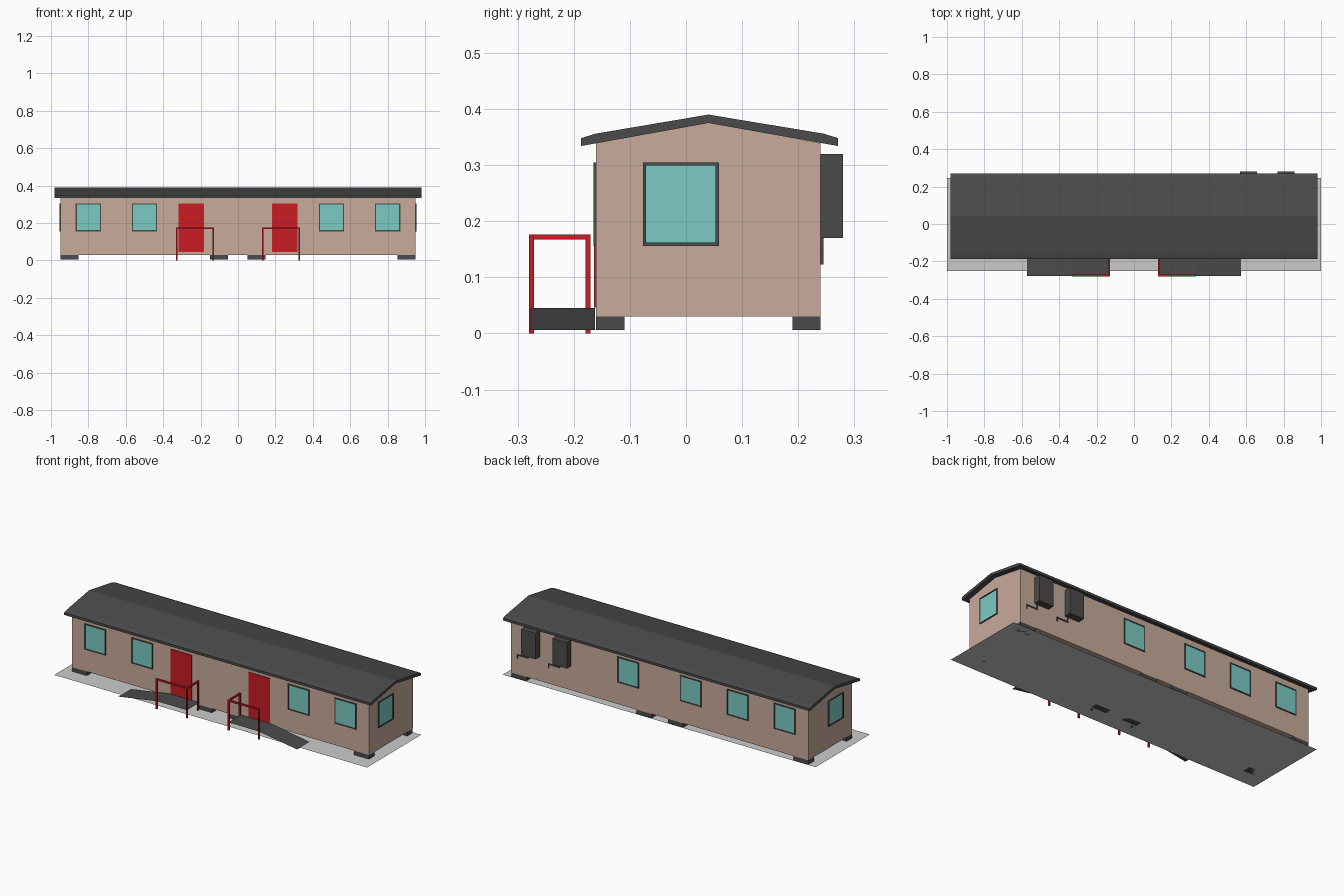
import bpy
from math import pi
from mathutils import Matrix

if "Cube" in bpy.data.objects:
    bpy.data.objects.remove(bpy.data.objects["Cube"])


def material(name, rgb):
    m = bpy.data.materials.new(name)
    m.diffuse_color = (*rgb, 1)
    m.use_nodes = True
    m.node_tree.nodes["Principled BSDF"].inputs["Base Color"].default_value = m.diffuse_color
    return m


WALL = material("wall_tan", (0.58, 0.41, 0.33))
GLASS = material("glass_teal", (0.20, 0.60, 0.55))
RED = material("red_paint", (0.58, 0.012, 0.017))
DARK = material("dark_grey", (0.07, 0.07, 0.07))


def mesh(name, verts, faces, mat=None):
    me = bpy.data.meshes.new(name)
    me.from_pydata(verts, [], faces)
    ob = bpy.data.objects.new(name, me)
    bpy.context.collection.objects.link(ob)
    if mat:
        me.materials.append(mat)
    return ob


def box(name, x, y, z, mat=None):
    """Box from (min, max) ranges on each axis."""
    v = [(a, b, c) for a in x for b in y for c in z]
    f = [(0, 1, 3, 2), (4, 6, 7, 5), (0, 4, 5, 1), (2, 3, 7, 6), (0, 2, 6, 4), (1, 5, 7, 3)]
    return mesh(name, v, f, mat)


def prism(name, profile, half, mat):
    """Extrude a (y, z) profile along x from -half to half."""
    n = len(profile)
    v = [(s * half, y, z) for s in (-1, 1) for y, z in profile]
    f = [tuple(range(n))[::-1], tuple(range(n, 2 * n))]
    f += [(i, (i + 1) % n, n + (i + 1) % n, n + i) for i in range(n)]
    return mesh(name, v, f, mat)


def window(name, x, y, angle):
    """Four frame bars and a pane, facing -y, then turned onto its wall."""
    w, z0, z1, t, d = 0.068, 0.156, 0.305, 0.006, 0.005
    parts = [
        box(name + "_frame_left", (-w, -w + t), (-d, 0), (z0, z1), DARK),
        box(name + "_frame_right", (w - t, w), (-d, 0), (z0, z1), DARK),
        box(name + "_frame_bottom", (-w + t, w - t), (-d, 0), (z0, z0 + t), DARK),
        box(name + "_frame_top", (-w + t, w - t), (-d, 0), (z1 - t, z1), DARK),
        box(name + "_pane", (-w + t, w - t), (-0.002, 0), (z0 + t, z1 - t), GLASS)]
    for p in parts:
        p.data.transform(Matrix.Translation((x, y, 0)) @ Matrix.Rotation(angle, 4, 'Z'))


# ground sheet
mesh("base_sheet", [(-1, -0.25, 0.006), (1, -0.25, 0.006), (1, 0.245, 0.006), (-1, 0.245, 0.006)],
     [(0, 1, 2, 3)])

# cabin body and roof
prism("cabin_body", [(-0.16, 0.03), (0.24, 0.03), (0.24, 0.339), (0.04, 0.376), (-0.16, 0.339)],
      0.95, WALL)
prism("roof", [(-0.187, 0.334), (0.04, 0.375), (0.271, 0.334), (0.271, 0.348), (0.245, 0.356),
               (0.04, 0.39), (-0.161, 0.356), (-0.187, 0.348)], 0.98, DARK)

# support blocks
for x in (-0.95, -0.15, 0.052, 0.853):
    for side, y in (("front", -0.16), ("back", 0.19)):
        box("support_block_" + side, (x, x + 0.096), (y, y + 0.05), (0.006, 0.03), DARK)

# windows on all four walls
for x in (-0.8, -0.5, 0.5, 0.8):
    window("front_window", x, -0.16, 0)
for x in (-0.8, -0.5, -0.2, 0.2):
    window("back_window", x, 0.24, pi)
window("right_window", 0.95, -0.009, pi / 2)
window("left_window", -0.95, -0.009, -pi / 2)

# doors, ramps and handrails, mirrored left and right
P = 0.0045
for side, s in (("left", -1), ("right", 1)):
    def span(a, b):
        return tuple(sorted((s * a, s * b)))

    box(side + "_door", span(0.182, 0.318), (-0.164, -0.16), (0.046, 0.305), RED)

    v = [(s * x, y, z) for x, z in ((0.132, 0.045), (0.325, 0.045), (0.572, 0.006))
         for y in (-0.277, -0.162)]
    mesh(side + "_ramp", v, [(0, 2, 3, 1), (2, 4, 5, 3)], DARK)

    for x, y in ((0.133, -0.2755), (0.133, -0.175), (0.327, -0.2755)):
        box(side + "_rail_post", span(x - P, x + P), (y - P, y + P), (0, 0.167), RED)
    box(side + "_front_handrail", span(0.133 - P, 0.327 + P), (-0.28, -0.271), (0.167, 0.176), RED)
    box(side + "_side_handrail", span(0.133 - P, 0.133 + P), (-0.271, -0.1705), (0.167, 0.176), RED)

# air units on the back wall with drain pipe and tap
for x in (0.612, 0.812):
    box("air_unit", (x - 0.046, x + 0.046), (0.24, 0.28), (0.17, 0.32), DARK)
    box("drain_pipe_drop", (x + 0.027, x + 0.032), (0.24, 0.245), (0.14, 0.17), DARK)
    box("drain_pipe", (x + 0.032, x + 0.1), (0.24, 0.245), (0.14, 0.146), DARK)
    box("drain_outlet", (x + 0.095, x + 0.1), (0.24, 0.245), (0.123, 0.14), DARK)
